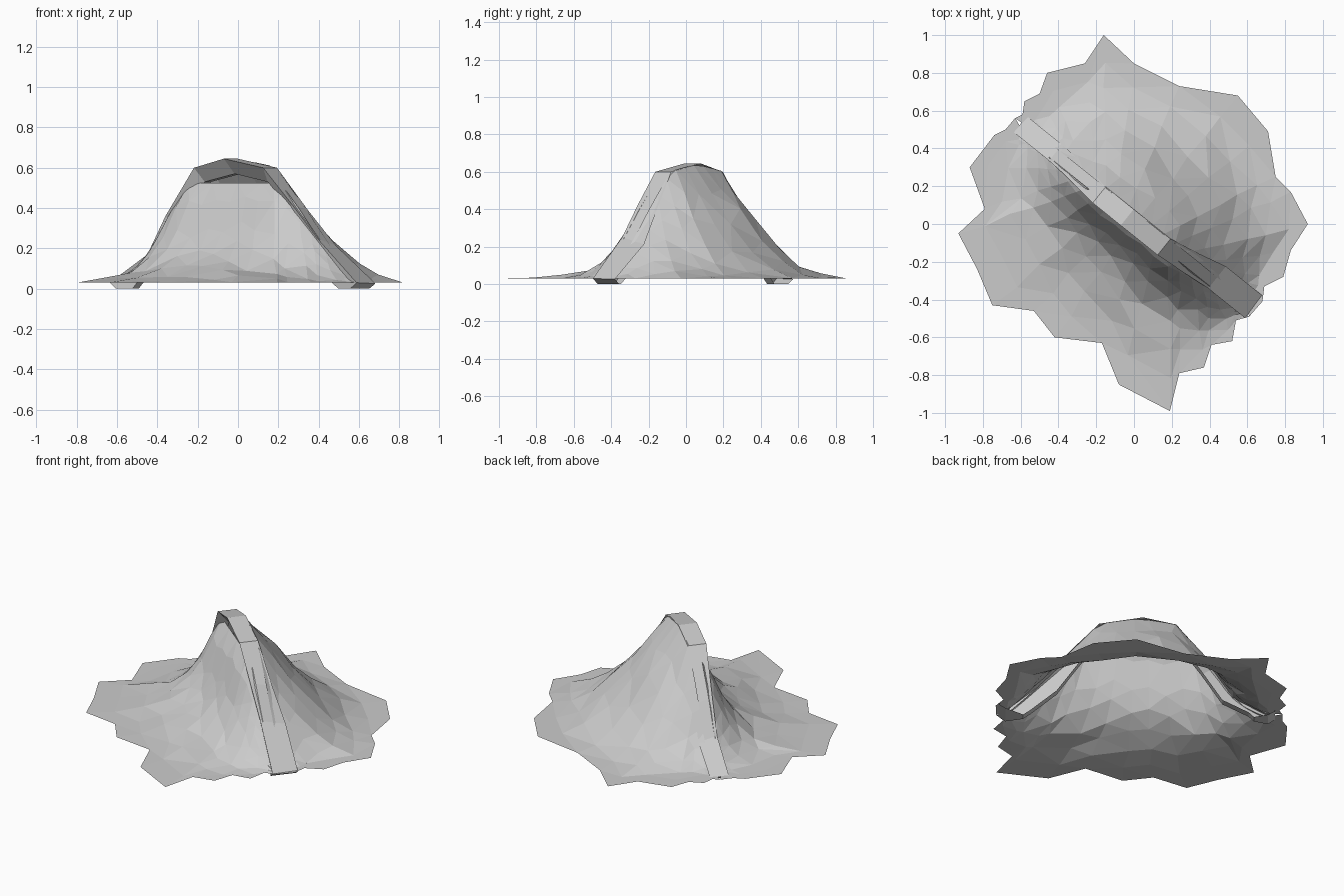
import bpy, math, random
from mathutils import Vector, noise

if "Cube" in bpy.data.objects:
    bpy.data.objects.remove(bpy.data.objects["Cube"])

random.seed(4)
# ridge direction (t) and its perpendicular (s)
T = Vector((0.78, -0.626))
S = Vector((0.626, 0.78))


def table(pts, v):
    """Linear lookup in a short (input, output) profile."""
    if v <= pts[0][0]:
        return pts[0][1]
    for (a, za), (b, zb) in zip(pts, pts[1:]):
        if v <= b:
            return za + (zb - za) * (v - a) / (b - a)
    return pts[-1][1]


def make(name, verts, faces):
    me = bpy.data.meshes.new(name)
    me.from_pydata(verts, [], faces)
    me.update()
    ob = bpy.data.objects.new(name, me)
    bpy.context.collection.objects.link(ob)
    return ob


RIDGE = [(-.76, 0), (-.7, .03), (-.62, .08), (-.54, .17), (-.44, .34), (-.24, .58), (-.06, .61),
         (.02, .61), (.2, .58), (.37, .4), (.52, .22), (.68, .05), (.74, 0)]
BACK = [(0, 1), (.06, .99), (.1, .9), (.2, .7), (.33, .42), (.45, .19), (.56, .06), (.68, 0)]
FRONT = [(0, 1), (.06, .85), (.1, .66), (.15, .44), (.21, .25), (.3, .12), (.42, .04), (.6, 0)]

# ragged ground outline, clockwise from the rear tip
OUT_BACK = [(-.63, .56), (-.59, .58), (-.58, .65), (-.5, .69), (-.46, .8), (-.26, .85), (-.16, 1),
            (0, .85), (.24, .73), (.55, .68), (.71, .49), (.75, .25), (.83, .17), (.92, 0),
            (.83, -.14), (.79, -.28), (.69, -.33), (.68, -.41), (.61, -.49)]
OUT_FRONT = [(.61, -.49), (.54, -.51), (.52, -.62), (.41, -.64), (.37, -.76), (.24, -.79),
             (.19, -.99), (-.08, -.85), (-.17, -.63), (-.42, -.6), (-.53, -.46), (-.75, -.43),
             (-.83, -.24), (-.93, -.05), (-.79, .08), (-.87, .3), (-.74, .47), (-.68, .5),
             (-.63, .56)]


def slope(name, outline, profile, rings):
    """Sheet of low-poly ground from the ridge line out to the ragged rim."""
    n, m = len(outline), len(rings)
    sign = 1 if profile is BACK else -1
    verts, faces = [], []
    for i, p in enumerate(outline):
        p = Vector(p)
        t0 = sign * .7 * (2 * i / (n - 1) - 1)
        root = T * t0 + S * (.055 if sign > 0 else -.005)
        for k in rings:
            q = root.lerp(p, k)
            edge = (p - q).length
            inner = 0 < i < n - 1 and .25 < k < 1
            if inner:
                q += Vector((random.uniform(-.01, .01), random.uniform(-.01, .01)))
            t, s = q.dot(T), abs(q.dot(S))
            ridge = table(RIDGE, t * (1 + .4 * s))
            if sign < 0:
                ridge = min(ridge, .5)  # wall tops out under the lip
            z = .03 + ridge * table(profile, s)
            if inner:
                bump = min(.05, max(0, edge - .13) * .2) * min(1, s * 2.5)
                z += bump * (.5 + noise.noise((q.x * 5, q.y * 5, 0)))
            if k == 1:
                z = .03
            verts.append((q.x, q.y, z))
    for i in range(n - 1):
        for j in range(m - 1):
            a, b, c, d = i * m + j, i * m + j + 1, (i + 1) * m + j + 1, (i + 1) * m + j
            # split along the flatter diagonal
            if abs(verts[a][2] - verts[c][2]) < abs(verts[b][2] - verts[d][2]):
                faces += [(a, d, c), (a, c, b)]
            else:
                faces += [(a, d, b), (b, d, c)]
    return make(name, verts, faces)


slope("back_slope", OUT_BACK, BACK, (0, .15, .32, .5, .66, .83, 1))
slope("front_slope", OUT_FRONT, FRONT, (0, .09, .18, .27, .42, .6, .8, 1))

# arched rock lip over the hollow: outer and inner curve, front and back edge
OUTER = [(-.76, 0), (-.8, .03), (-.56, .17), (-.44, .36), (-.24, .6), (-.05, .645),
         (.2, .6), (.37, .42), (.52, .25), (.77, .03), (.73, 0)]
INNER = [(-.68, 0), (-.65, .03), (-.5, .11), (-.38, .3), (-.22, .53), (-.03, .57),
         (.18, .53), (.31, .35), (.44, .16), (.59, .03), (.63, 0)]
verts, faces = [], []
for (to, zo), (ti, zi) in zip(OUTER, INNER):
    leg = min(1, max(0, (abs(to) - .25) / .25))  # 0 on the crest, 1 on the legs
    back = .06 + (.07 if to > 0 else .03) * leg
    front = -.05 + .03 * leg
    for t, z, s in ((to, zo * (1 - .15 * leg), back), (to, zo, front),
                    (ti, zi, .01), (ti, zi, .06)):
        q = T * t + S * s
        verts.append((q.x, q.y, z))
for i in range(len(OUTER) - 1):
    for j in range(3):
        a = i * 4 + j
        faces.append((a, a + 1, a + 5, a + 4))
e = (len(OUTER) - 1) * 4
faces += [(0, 3, 2, 1), (e, e + 1, e + 2, e + 3)]  # foot soles
make("arch_lip", verts, faces)
